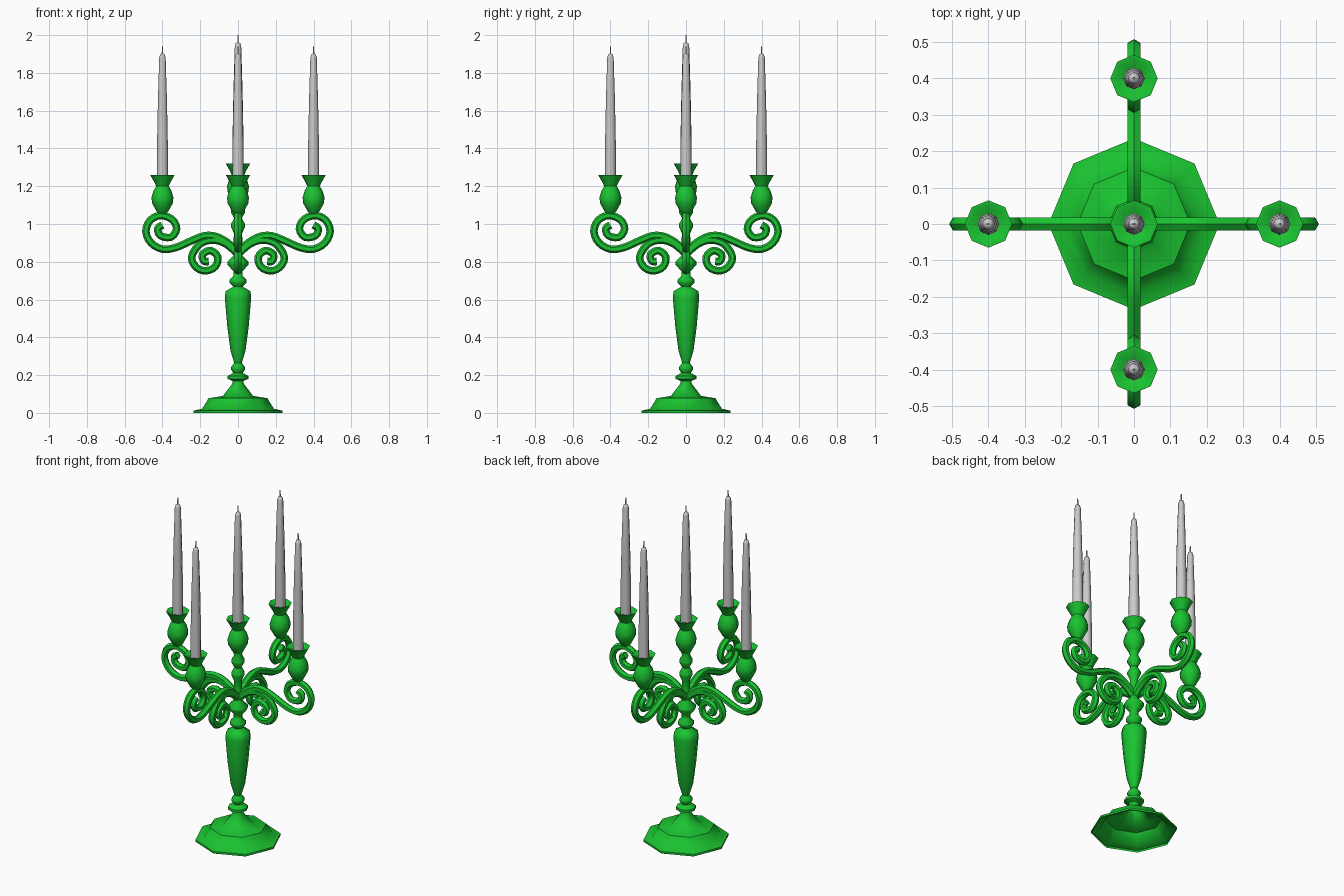
import bpy, bmesh, math
from mathutils import Vector, Matrix

if "Cube" in bpy.data.objects:
    bpy.data.objects.remove(bpy.data.objects["Cube"])

green = bpy.data.materials.new("green_metal")
green.diffuse_color = (0.01, 0.55, 0.03, 1)
green.use_nodes = True
green.node_tree.nodes["Principled BSDF"].inputs["Base Color"].default_value = green.diffuse_color


def finish(bm, name, mat=None):
    bmesh.ops.recalc_face_normals(bm, faces=bm.faces)
    me = bpy.data.meshes.new(name)
    bm.to_mesh(me)
    bm.free()
    ob = bpy.data.objects.new(name, me)
    bpy.context.collection.objects.link(ob)
    if mat:
        me.materials.append(mat)
    bpy.ops.object.select_all(action='DESELECT')
    ob.select_set(True)
    bpy.context.view_layer.objects.active = ob
    bpy.ops.object.shade_smooth_by_angle(angle=math.radians(50))
    return ob


def skin(bm, rings):
    for a, b in zip(rings, rings[1:]):
        n = len(a)
        for i in range(n):
            j = (i + 1) % n
            bm.faces.new((a[i], a[j], b[j], b[i]))


def lathe(name, profile, mat=None, at=(0, 0, 0), sides=8, cap=True):
    """Turn an (r, z) profile round the vertical axis."""
    bm = bmesh.new()
    rings = []
    for r, z in profile:
        rings.append([bm.verts.new((at[0] + r * math.cos(k * math.tau / sides),
                                    at[1] + r * math.sin(k * math.tau / sides),
                                    at[2] + z)) for k in range(sides)])
    skin(bm, rings)
    if cap:
        bm.faces.new(rings[-1])
    return finish(bm, name, mat)


def smooth_path(pts, steps=3):
    """Catmull-Rom through the points."""
    p = [Vector(q) for q in pts]
    p = [2 * p[0] - p[1]] + p + [2 * p[-1] - p[-2]]
    out = []
    for a, b, c, d in zip(p, p[1:], p[2:], p[3:]):
        for s in range(steps):
            t = s / steps
            out.append(0.5 * (2 * b + (c - a) * t + (2 * a - 5 * b + 4 * c - d) * t * t
                              + (3 * b - a - 3 * c + d) * t ** 3))
    return out + [p[-2]]


def scroll(name, pts, angle, radius=0.02, sides=6):
    """Sweep a six-sided bar along an (x, z) path, turned about the column."""
    path = smooth_path(pts)
    bm = bmesh.new()
    rings = []
    for i, c in enumerate(path):
        t = (path[min(i + 1, len(path) - 1)] - path[max(i - 1, 0)]).normalized()
        n = Vector((-t.y, t.x))
        ring = []
        for k in range(sides):
            a = k * math.tau / sides
            q = c + n * radius * math.cos(a)
            ring.append(bm.verts.new((q.x, radius * math.sin(a), q.y)))
        rings.append(ring)
    skin(bm, rings)
    bm.faces.new(rings[0])
    bm.faces.new(rings[-1])
    bm.transform(Matrix.Rotation(angle, 4, 'Z'))
    return finish(bm, name, green)


# Hollow foot and turned column
lathe("base_and_column", [
    (.235, 0), (.235, .012), (.19, .022), (.155, .078), (.08, .09), (.03, .155),
    (.03, .17), (.055, .18), (.055, .195), (.025, .212), (.037, .23), (.037, .242),
    (.02, .265), (.04, .33), (.057, .46), (.07, .615), (.065, .645), (.025, .668),
    (.045, .69), (.045, .705), (.025, .725), (.025, .75), (.055, .785), (.055, .8),
    (.025, .83), (.022, .95), (.037, .985), (.037, 1.0), (.02, 1.03),
    (.037, 1.06), (.037, 1.075), (.022, 1.105), (.03, 1.13)], green)

# Candle cup, candle and wick profiles (heights of the side ones)
CUP = [(.015, 1.05), (.03, 1.065), (.055, 1.11), (.058, 1.14), (.048, 1.175),
       (.033, 1.2), (.045, 1.225), (.065, 1.26), (.055, 1.26), (.03, 1.24)]
CANDLE = [(.03, 1.235), (.029, 1.4), (.024, 1.65), (.017, 1.88), (.012, 1.898), (.004, 1.902)]
WICK = [(.004, 1.895), (.003, 1.94)]


def holder(name, at):
    lathe(name + "_cup", CUP, green, at)
    lathe(name + "_candle", CANDLE, None, at)
    lathe(name + "_wick", WICK, None, at, 6)


holder("centre", (0, 0, .06))

# Scrolled arms
ARM = [(.01, .86), (.06, .905), (.12, .935), (.18, .937), (.25, .91), (.33, .875),
       (.40, .867), (.46, .90), (.488, .96), (.465, 1.02), (.41, 1.045), (.35, 1.025),
       (.325, .975), (.355, .93), (.41, .938), (.425, .975), (.40, .995)]
CURL = [(.01, .85), (.065, .895), (.13, .915), (.20, .895), (.246, .825), (.22, .77),
        (.17, .752), (.12, .775), (.107, .825), (.145, .86), (.188, .838),
        (.18, .803), (.155, .802)]
for k, side in enumerate(("right", "back", "left", "front")):
    a = k * math.pi / 2
    scroll(side + "_arm", ARM, a)
    scroll(side + "_lower_scroll", CURL, a)
    holder(side, (.4 * math.cos(a), .4 * math.sin(a), 0))
